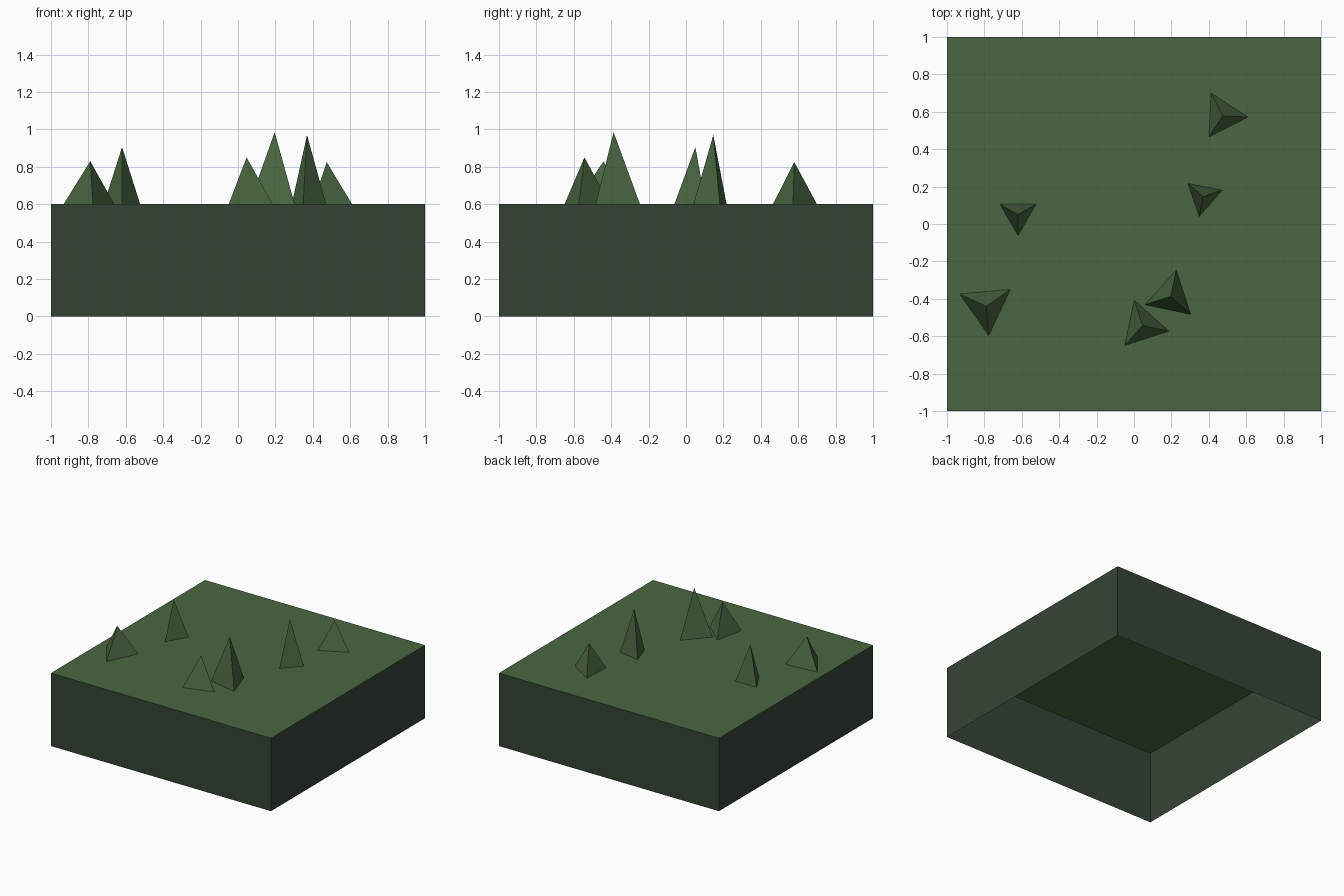
import bpy, bmesh
from math import radians
from mathutils import Matrix

cube = bpy.data.objects.get("Cube")
if cube:
    bpy.data.objects.remove(cube, do_unlink=True)

TOP = 0.6  # height of the ground surface


def to_linear(rgb):
    return tuple((c / 255 / 12.92) if c <= 10 else ((c / 255 + 0.055) / 1.055) ** 2.4 for c in rgb) + (1.0,)


def material(name, rgb):
    mat = bpy.data.materials.new(name)
    mat.use_nodes = True
    mat.diffuse_color = to_linear(rgb)
    mat.node_tree.nodes["Principled BSDF"].inputs["Base Color"].default_value = to_linear(rgb)
    return mat


def add_object(name, bm, mats):
    mesh = bpy.data.meshes.new(name)
    bm.to_mesh(mesh)
    bm.free()
    for mat in mats:
        mesh.materials.append(mat)
    obj = bpy.data.objects.new(name, mesh)
    bpy.context.collection.objects.link(obj)
    return obj


grass = material("grass green", (74, 103, 65))
earth = material("dark forest green", (54, 68, 54))

# Ground block: green top, dark walls, open underneath
bm = bmesh.new()
bmesh.ops.create_cube(bm, size=2, matrix=Matrix.Translation((0, 0, TOP / 2)) @ Matrix.Diagonal((1, 1, TOP / 2, 1)))
bm.normal_update()
bmesh.ops.delete(bm, geom=[f for f in bm.faces if f.normal.z < -0.5], context="FACES_ONLY")
for face in bm.faces:
    face.material_index = 0 if face.normal.z > 0.5 else 1
add_object("ground_block", bm, [grass, earth])

# Three-sided peaks: x, y, radius, tip height, direction of one corner in degrees
peaks = [
    (-0.79, -0.44, 0.157, 0.83, -85),
    (-0.62, 0.05, 0.112, 0.905, -90),
    (0.046, -0.543, 0.143, 0.85, -12),
    (0.196, -0.387, 0.144, 0.985, 78),
    (0.369, 0.146, 0.108, 0.97, 19),
    (0.474, 0.579, 0.136, 0.825, -3),
]
for i, (x, y, radius, tip, angle) in enumerate(peaks, 1):
    bm = bmesh.new()
    ring = [bm.verts.new(Matrix.Rotation(radians(angle + 120 * k), 3, "Z").col[0] * radius) for k in range(3)]
    apex = bm.verts.new((0, 0, tip - TOP))
    for k in range(3):
        bm.faces.new((ring[k], ring[(k + 1) % 3], apex))
    peak = add_object(f"peak_{i}", bm, [grass])
    peak.location = (x, y, TOP)
